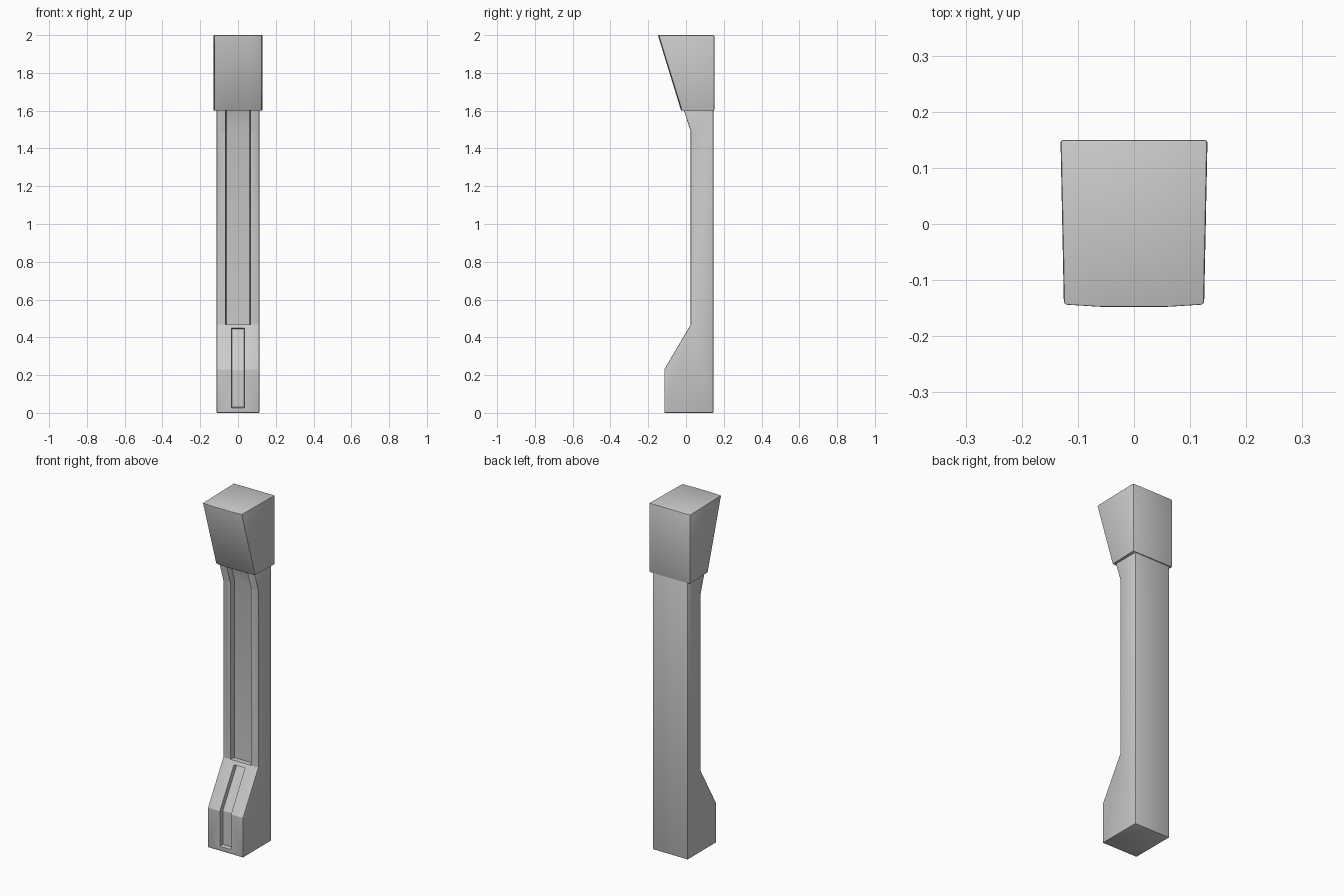
import bpy, bmesh, math

if "Cube" in bpy.data.objects:
    bpy.data.objects.remove(bpy.data.objects["Cube"])


def make_mesh(name, rings):
    """Loft a closed solid through equal-sized rings of points."""
    bm = bmesh.new()
    loops = [[bm.verts.new(p) for p in r] for r in rings]
    n = len(loops[0])
    for a, b in zip(loops, loops[1:]):
        for i in range(n):
            j = (i + 1) % n
            bm.faces.new((a[i], a[j], b[j], b[i]))
    bm.faces.new(loops[0][::-1])
    bm.faces.new(loops[-1])
    bmesh.ops.recalc_face_normals(bm, faces=bm.faces)
    me = bpy.data.meshes.new(name)
    bm.to_mesh(me)
    bm.free()
    ob = bpy.data.objects.new(name, me)
    bpy.context.collection.objects.link(ob)
    return ob


def prism(name, profile, front_w, floor_w=None):
    """Extrude a (y, z) side profile across x."""
    return make_mesh(name, [[(s * front_w, y, z) for y, z in profile] for s in (-1, 1)])


def channel(name, outer, floor, w_out, w_in):
    """Tapered cutter swept along the front: outer and floor are matching (y, z) paths."""
    return make_mesh(name, [[(-w_out, yo, zo), (w_out, yo, zo), (w_in, yf, zf), (-w_in, yf, zf)]
                            for (yo, zo), (yf, zf) in zip(outer, floor)])


def apply_mod(ob, kind, **props):
    bpy.context.view_layer.objects.active = ob
    m = ob.modifiers.new(kind, kind)
    for k, v in props.items():
        setattr(m, k, v)
    bpy.ops.object.modifier_apply(modifier=m.name)


def bevel(ob, width):
    apply_mod(ob, 'BEVEL', width=width, segments=2, limit_method='ANGLE',
              angle_limit=math.radians(50))


def smooth(ob):
    bpy.ops.object.select_all(action='DESELECT')
    ob.select_set(True)
    bpy.context.view_layer.objects.active = ob
    bpy.ops.object.shade_smooth_by_angle(angle=math.radians(28))


# Column with flared foot and small flare under the head
column = prism("column", [(0.145, 0), (-0.115, 0), (-0.115, 0.23), (0.025, 0.468),
                          (0.025, 1.49), (-0.014, 1.61), (0.145, 1.61)], 0.113)
bevel(column, 0.004)

# Long shaft groove and narrow foot slot
groove = channel("groove_cutter",
                 [(0.015, 0.468), (0.015, 1.487), (-0.034, 1.64)],
                 [(0.055, 0.468), (0.055, 1.497), (0.009, 1.64)], 0.068, 0.062)
slot = channel("slot_cutter",
               [(-0.125, 0.025), (-0.125, 0.233), (0.004, 0.452)],
               [(-0.093, 0.03), (-0.093, 0.224), (0.036, 0.443)], 0.037, 0.032)
for cutter in (groove, slot):
    apply_mod(column, 'BOOLEAN', operation='DIFFERENCE', object=cutter, solver='EXACT')
    bpy.data.objects.remove(cutter)
smooth(column)


# Head block leaning forward, with slightly crowned front
def head_ring(y, z):
    half = [(0.06, y), (0.125, y + 0.004), (0.131, 0.15)]
    return [(x, v, z) for x, v in half] + [(-x, v, z) for x, v in reversed(half)]


head = make_mesh("head", [head_ring(-0.026, 1.6), head_ring(-0.149, 2.0)])
bevel(head, 0.005)
smooth(head)
